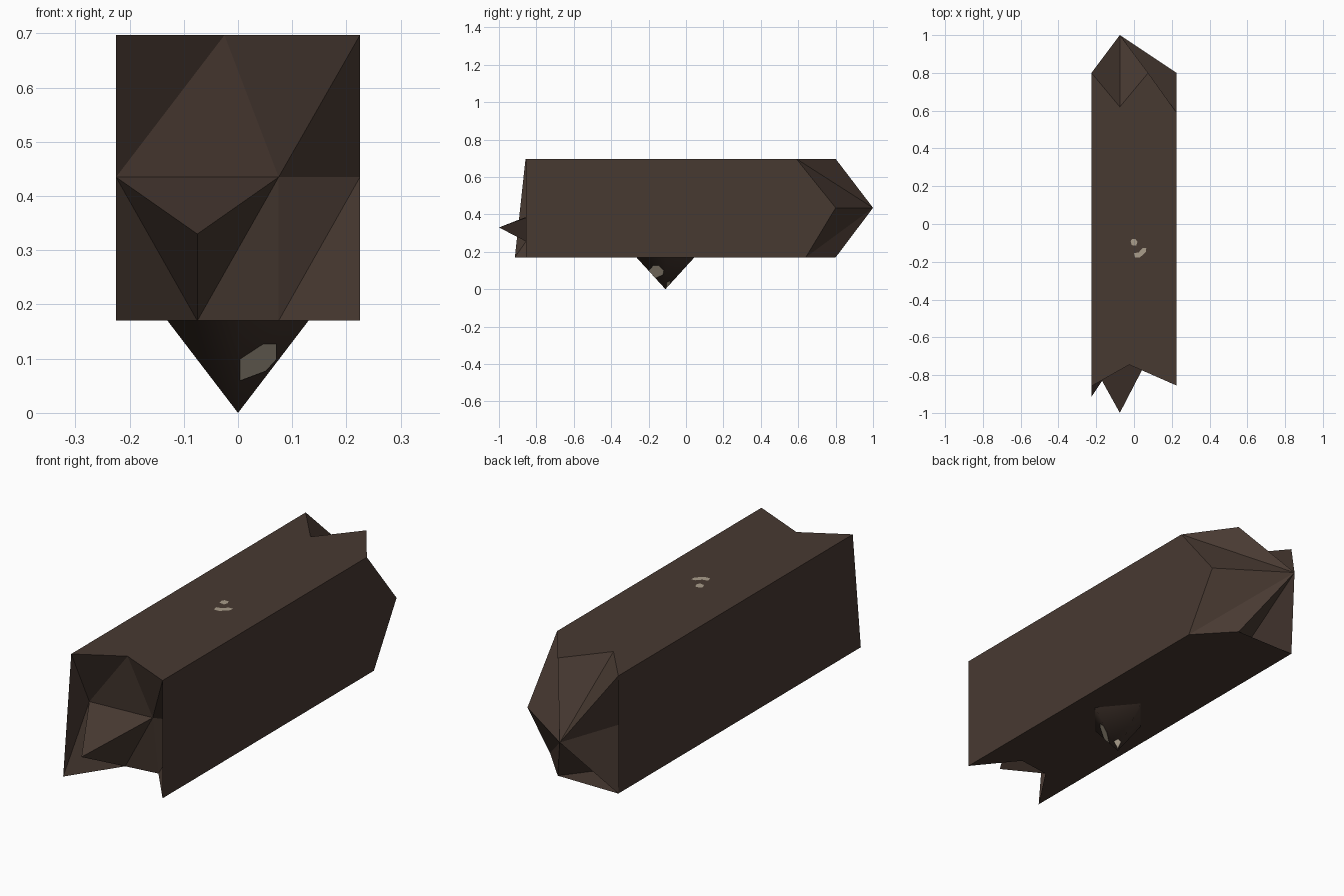
import bpy, bmesh
from mathutils import Vector, Matrix

if "Cube" in bpy.data.objects:
    bpy.data.objects.remove(bpy.data.objects["Cube"])

def material(name, rgb):
    m = bpy.data.materials.new(name)
    m.diffuse_color = (*rgb, 1)
    m.use_nodes = True
    m.node_tree.nodes["Principled BSDF"].inputs["Base Color"].default_value = m.diffuse_color
    return m

wood = material("dark_brown", (0.064, 0.041, 0.031))
pale = material("pale_grey", (0.40, 0.34, 0.26))

def add_object(name, bm, mat, smooth=False):
    me = bpy.data.meshes.new(name)
    bm.to_mesh(me)
    bm.free()
    me.materials.append(mat)
    for p in me.polygons:
        p.use_smooth = smooth
    ob = bpy.data.objects.new(name, me)
    bpy.context.collection.objects.link(ob)
    return ob

# Beam levels and half width
T, M, B, W = 0.697, 0.435, 0.17, 0.225
bm = bmesh.new()
V = lambda x, y, z: bm.verts.new((x, y, z))

# Splintered front end
f_tl, f_t, f_tr = V(-W, -.858, T), V(-.025, -.745, T), V(W, -.855, T)
f_l, hub, f_r = V(-W, -.73, M), V(.075, -.71, M), V(W, -.655, M)
f_bl, f_b1, f_b2, f_br = V(-W, -.915, B), V(-.075, -.69, B), V(.075, -.67, B), V(W, -.855, B)
spike = V(-.075, -1, .33)
for tri in ((f_tl, f_l, f_t), (f_l, hub, f_t), (f_t, hub, f_tr), (hub, f_r, f_tr),
            (f_l, spike, hub), (f_l, f_b1, spike), (spike, f_b1, hub),
            (f_l, f_bl, f_b1), (hub, f_b1, f_b2), (hub, f_b2, f_r), (f_r, f_b2, f_br)):
    bm.faces.new(tri)

# Pointed back end: a fan from one tip to a zigzag rim
tip = V(-.075, 1, M)
top = [V(-W, .8, T), V(-.075, .62, T), V(.075, .8, T), V(W, .59, T)]
b_r = V(W, .8, M)
bot = [V(W, .64, B), V(.075, .8, B), V(-.075, .61, B), V(-W, .8, B)]
b_l = V(-W, .575, M)
rim = top + [b_r] + bot + [b_l]
for a, b in zip(rim, rim[1:] + rim[:1]):
    bm.faces.new((tip, a, b))

# Four long sides
bm.faces.new([f_tl, f_t, f_tr] + top[::-1])
bm.faces.new([f_bl, f_b1, f_b2, f_br] + bot)
bm.faces.new([f_tr, f_r, f_br, bot[0], b_r, top[3]])
bm.faces.new([f_tl, f_l, f_bl, bot[3], b_l, top[0]])
bmesh.ops.triangulate(bm, faces=[f for f in bm.faces if len(f.verts) > 4])
bmesh.ops.recalc_face_normals(bm, faces=bm.faces)
add_object("splintered_beam", bm, wood)

# Four-sided spike under the beam, its wide end buried inside
CY, RX, RY, H = -0.11, 0.13 / 0.17, 0.155 / 0.17, 0.24
bm = bmesh.new()
bmesh.ops.create_cone(bm, cap_ends=True, segments=4, radius1=0, radius2=1, depth=1,
                      matrix=Matrix.Translation((0, CY, H / 2)) @ Matrix.Diagonal((RX * H, RY * H, H, 1)))
bmesh.ops.remove_doubles(bm, verts=bm.verts, dist=1e-5)
bmesh.ops.delete(bm, geom=[f for f in bm.faces if len(f.verts) == 4], context='FACES')
bmesh.ops.recalc_face_normals(bm, faces=bm.faces)
for f in bm.faces:
    if f.normal.z > 0:
        f.normal_flip()
add_object("lower_spike", bm, wood, smooth=True)

# Pale flecks, thin plates lying on the surfaces
def fleck(name, pts, out):
    bm = bmesh.new()
    out = Vector(out).normalized()
    f = bm.faces.new([bm.verts.new(Vector(p) + out * 0.002) for p in pts])
    f.normal_update()
    if f.normal.dot(out) < 0:
        f.normal_flip()
    add_object(name, bm, pale)

front_xz = [(.002, .06), (.05, .078), (.07, .1), (.07, .128), (.045, .128), (.002, .1)]
fleck("spike_front_fleck", [(x, CY - RY * (z - x / RX), z) for x, z in front_xz], (1 / RX, -1 / RY, -1))
back_xy = [(.003, .004), (.025, .004), (.016, .022), (.003, .026)]
fleck("spike_back_fleck", [(x, CY + y, x / RX + y / RY) for x, y in back_xy], (1 / RX, 1 / RY, -1))
small = [(-.018, -.09), (-.012, -.112), (.012, -.115), (.018, -.095), (.008, -.08), (-.01, -.08)]
large = [(0, -.155), (.005, -.178), (.03, -.178), (.062, -.15), (.065, -.128), (.045, -.128), (.025, -.15)]
for i, pts in enumerate((small, large)):
    fleck(f"top_fleck_{i + 1}", [(x, y, T - .001) for x, y in pts], (0, 0, 1))
